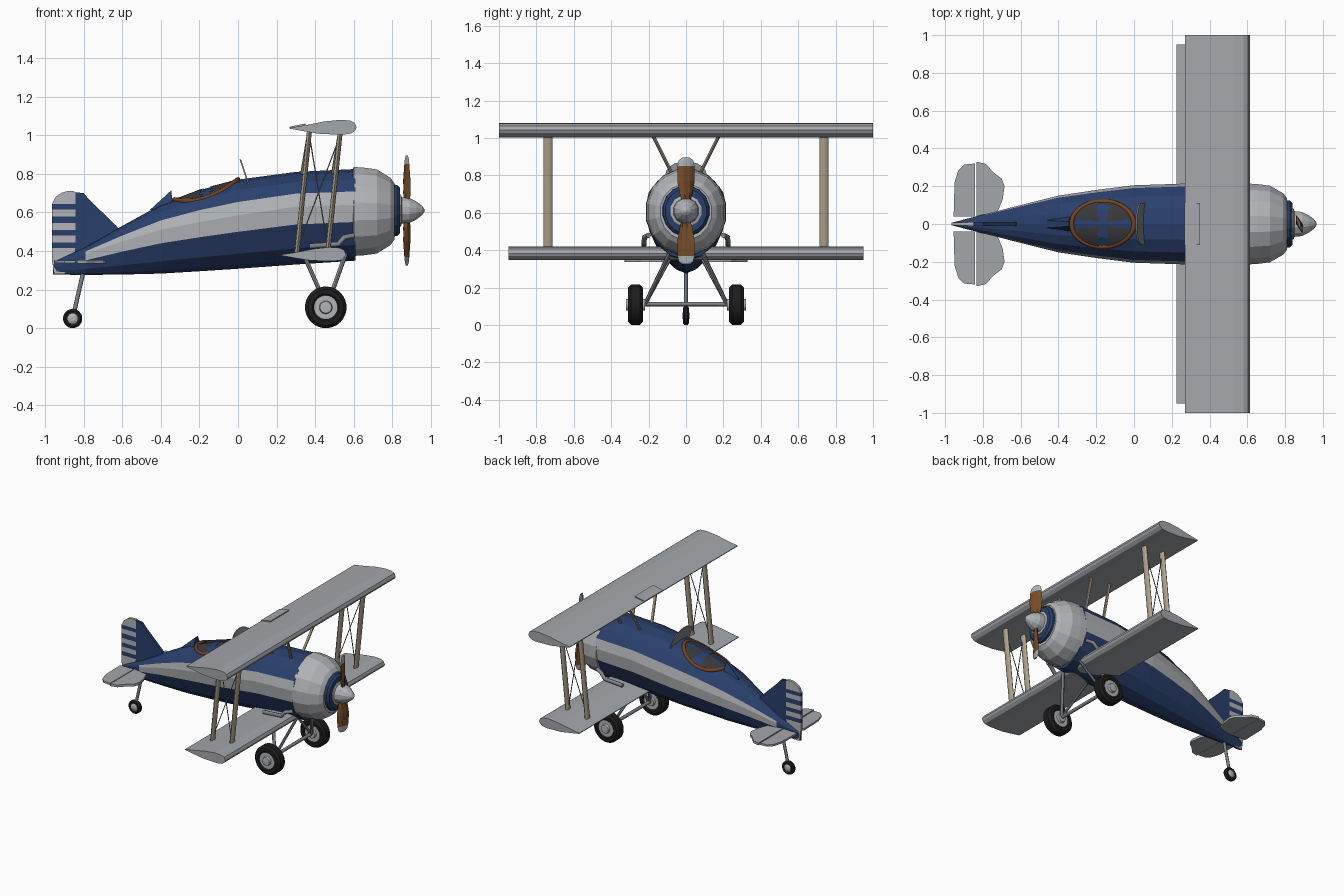
import bpy
from math import sin, cos, pi, radians, sqrt
from mathutils import Vector, Matrix

if "Cube" in bpy.data.objects:
    bpy.data.objects.remove(bpy.data.objects["Cube"])


def material(name, r, g, b):
    m = bpy.data.materials.new(name)
    m.use_nodes = True
    m.diffuse_color = (r, g, b, 1)
    m.node_tree.nodes["Principled BSDF"].inputs["Base Color"].default_value = (r, g, b, 1)
    return m


BLUE = material("navy blue", .022, .05, .15)
SILVER = material("silver", .44, .455, .475)
WING = material("wing gray", .37, .385, .41)
TAN = material("strut tan", .42, .36, .26)
WOOD = material("propeller wood", .19, .075, .02)
LEATHER = material("leather brown", .17, .055, .016)
STEEL = material("steel gray", .22, .23, .25)
RUBBER = material("black rubber", .012, .012, .013)
DARK = material("dark interior", .04, .04, .045)


def build(name, verts, faces, mats, smooth=None):
    me = bpy.data.meshes.new(name)
    me.from_pydata([tuple(v) for v in verts], [], faces)
    for m in mats if isinstance(mats, list) else [mats]:
        me.materials.append(m)
    ob = bpy.data.objects.new(name, me)
    bpy.context.collection.objects.link(ob)
    bpy.context.view_layer.objects.active = ob
    bpy.ops.object.mode_set(mode='EDIT')
    bpy.ops.mesh.select_all(action='SELECT')
    bpy.ops.mesh.normals_make_consistent(inside=False)
    bpy.ops.object.mode_set(mode='OBJECT')
    if smooth:
        me.polygons.foreach_set("use_smooth", [True] * len(me.polygons))
        me.set_sharp_from_angle(angle=radians(smooth))
    return ob


def loft(name, rings, mats, smooth=None):
    """Skin a list of equal-length closed rings and cap both ends."""
    n = len(rings[0])
    faces = [(k * n + i, k * n + (i + 1) % n, (k + 1) * n + (i + 1) % n, (k + 1) * n + i)
             for k in range(len(rings) - 1) for i in range(n)]
    last = (len(rings) - 1) * n
    faces += [tuple(range(n)), tuple(range(last, last + n))]
    return build(name, [v for r in rings for v in r], faces, mats, smooth)


def lathe(name, profile, center, axis, mats, n=16, squash=1, smooth=None):
    """Turn (offset, radius) points about the x or y axis through center."""
    rings = []
    for t, r in profile:
        ring = []
        for i in range(n):
            a = 2 * pi * (i + .5) / n
            u, v = r * cos(a) * squash, r * sin(a)
            ring.append(Vector(center) + Vector((t, u, v) if axis == 'x' else (u, t, v)))
        rings.append(ring)
    return loft(name, rings, mats, smooth)


def rod(name, p, q, a, b, mat, n=8):
    """Strut from p to q with an elliptical section, a along x and b along y."""
    c = [(a * cos(2 * pi * i / n), b * sin(2 * pi * i / n), 0) for i in range(n)]
    return loft(name, [[Vector(e) + Vector(o) for o in c] for e in (p, q)], mat, 40)


def plate(name, outline, axis, at, thick, mat):
    """Extrude a 2D outline: axis y takes (x, z), axis z takes (x, y)."""
    put = (lambda p, d: (p[0], d, p[1])) if axis == 'y' else (lambda p, d: (p[0], p[1], d))
    return loft(name, [[put(p, at + s * thick / 2) for p in outline] for s in (-1, 1)], mat)


def tube(name, pts, r, mat, cyclic=False):
    cu = bpy.data.curves.new(name, 'CURVE')
    cu.dimensions = '3D'
    cu.bevel_depth, cu.bevel_resolution, cu.use_fill_caps = r, 2, True
    sp = cu.splines.new('POLY')
    sp.points.add(len(pts) - 1)
    for p, co in zip(sp.points, pts):
        p.co = (*co, 1)
    sp.use_cyclic_u = cyclic
    cu.materials.append(mat)
    ob = bpy.data.objects.new(name, cu)
    bpy.context.collection.objects.link(ob)
    return ob


# Fuselage: x, half width, bottom, widest height, top
stations = [(.61, .215, .35, .64, .825), (.3, .215, .33, .63, .81), (0, .205, .308, .585, .77),
            (-.2, .18, .295, .55, .715), (-.4, .15, .283, .51, .64), (-.6, .1, .278, .45, .53),
            (-.79, .052, .276, .385, .42), (-.96, .008, .278, .33, .345)]


def station(x):
    for s, t in zip(stations, stations[1:]):
        if x >= t[0]:
            f = (x - t[0]) / (s[0] - t[0])
            return [b + (a - b) * f for a, b in zip(s, t)]
    return stations[-1]


def skin_z(x, y):
    _, w, _, mid, top = station(x)
    return mid + (top - mid) * sqrt(max(0, 1 - (y / w) ** 2))


half = [90, 67, 45, 22, 0, -18, -46, -68, -90]
angles = half + [180 - a for a in half[-2:0:-1]]
rings = []
for x, w, bot, mid, top in stations:
    rings.append([(x, w * cos(radians(a)),
                   mid + sin(radians(a)) * (top - mid if a % 360 <= 180 else mid - bot))
                  for a in angles])
body = loft("fuselage", rings, [BLUE, SILVER])
n = len(angles)
for k, p in enumerate(body.data.polygons):
    if k < (len(stations) - 2) * n and k % n in (3, 4, n - 5, n - 4):
        p.material_index = 1  # side stripe

# Cockpit rim, dark interior patches, headrest, windscreen
N = 48
oval = [(cos(2 * pi * i / N), sin(2 * pi * i / N)) for i in range(N)]
tube("cockpit_rim", [(-.165 + .165 * c, .12 * s, skin_z(-.165 + .165 * c, .12 * s) - .008 * s * s)
                     for c, s in oval], .013, LEATHER, True)
verts, faces = [], []
for k in range(6):
    f = .2 + .16 * k
    for c, s in oval:
        x, y = -.165 + .165 * f * c, .12 * f * s
        verts.append((x, y, skin_z(x, y) + .004))
for k in range(5):
    for i in range(N):
        if abs(sin(4 * pi * (i + .5) / N)) > .75 - .12 * k:
            j = (i + 1) % N
            faces.append((k * N + i, k * N + j, k * N + N + j, k * N + N + i))
build("cockpit_interior", verts, faces, DARK)
build("headrest", [(-.46, -.02, .61), (-.46, .02, .61), (-.34, -.045, .64), (-.34, .045, .64),
                   (-.345, -.012, .715), (-.345, .012, .715)],
      [(0, 1, 3, 2), (0, 2, 4), (1, 5, 3), (2, 3, 5, 4), (0, 4, 5, 1)], BLUE)
arch = [(.11 * cos(pi * i / 10), .06 + .07 * sin(pi * i / 10)) for i in range(11)]
arch = [(.11, -.03)] + arch + [(-.11, -.03)]
loft("windscreen", [[(.055 + d - .33 * h, y, .745 + h) for y, h in arch] for d in (-.004, .004)], STEEL)

# Cowling, nose ring, spinner
lathe("cowling", [(.595, .225), (.6, .235), (.65, .232), (.72, .222), (.79, .178), (.81, .15)],
      (0, 0, .605), 'x', SILVER, 16, .93)
lathe("nose_ring", [(.78, .14), (.825, .135), (.84, .12)], (0, 0, .61), 'x', BLUE, 16, .93)
lathe("spinner", [(.83, .085), (.845, .085), (.85, .07), (.89, .066), (.925, .048), (.955, .024), (.967, .005)],
      (0, 0, .61), 'x', SILVER, 12)

# Propeller blades with metal tips
for name, turn in (("upper_blade", 0), ("lower_blade", pi)):
    rings = []
    for d, chord, thick, twist in ((.03, .02, .014, 35), (.09, .038, .013, 28), (.16, .05, .011, 22),
                                   (.24, .047, .008, 16), (.27, .04, .006, 14), (.285, .02, .004, 12)):
        m = Matrix.Rotation(turn, 3, 'X') @ Matrix.Rotation(radians(twist), 3, 'Z')
        rings.append([Vector((.875, 0, .61)) + m @ Vector((thick * u, chord * v, d))
                      for u, v in ((0, -1), (1, -.4), (1, .4), (0, 1), (-1, .4), (-1, -.4))])
    blade = loft(name, rings, [WOOD, SILVER])
    for p in blade.data.polygons:
        p.material_index = int(abs(p.center.z - .61) > .245)

# Wings share one airfoil
airfoil = [(1, .5), (.97, .8), (.9, .95), (.75, 1), (.5, .88), (.25, .65), (0, .47),
           (0, .4), (.25, .2), (.45, .05), (.8, 0), (.92, .08), (.98, .3)]
for name, x0, x1, z0, h, span in (("upper_wing", .27, .615, 1.003, .077, 1),
                                  ("lower_wing", .225, .56, .347, .073, .95)):
    loft(name, [[(x0 + (x1 - x0) * u, y, z0 + h * v) for u, v in airfoil] for y in (-span, span)], WING)
loft("upper_wing_panel", [[(.268, y, 1.036), (.268, y, 1.044), (.35, y, 1.061), (.35, y, 1.053)]
                          for y in (-.11, .11)], WING)

# Struts, bracing wires, exhausts and landing gear on both sides
for s, side in ((1, "port"), (-1, "starboard")):
    y = .738 * s
    rod(side + "_front_strut", (.465, y, .39), (.53, y, 1.02), .013, .025, TAN)
    rod(side + "_rear_strut", (.305, y, .385), (.37, y, 1.02), .013, .025, TAN)
    tube(side + "_wire_a", [(.31, y, .42), (.53, y, 1.0)], .003, STEEL)
    tube(side + "_wire_b", [(.465, y, .42), (.37, y, 1.0)], .003, STEEL)
    for x, part in ((.49, "_front_cabane"), (.33, "_rear_cabane")):
        rod(side + part, (x, .06 * s, .78), (x + .04, .18 * s, 1.02), .011, .01, TAN)
    tube(side + "_exhaust", [(.6, .2 * s, .48), (.55, .222 * s, .47), (.52, .225 * s, .435),
                             (.37, .225 * s, .425)], .014, STEEL)
    rod(side + "_front_gear_leg", (.46, .22 * s, .11), (.56, .085 * s, .39), .012, .012, STEEL)
    rod(side + "_rear_gear_leg", (.46, .22 * s, .11), (.35, .085 * s, .36), .012, .012, STEEL)
    c = (.455, .27 * s, .108)
    lathe(side + "_tire", [(-.03, .058), (-.041, .07), (-.04, .092), (-.024, .108),
                           (.024, .108), (.04, .092), (.041, .07), (.03, .058)], c, 'y', RUBBER, 28, 1, 40)
    lathe(side + "_hub", [(-.052, .012), (-.05, .03), (-.034, .034), (-.034, .062),
                          (.034, .062), (.034, .034), (.05, .03), (.052, .012)], c, 'y', SILVER, 20, 1, 30)
tube("axle", [(.455, -.26, .112), (.455, .26, .112)], .012, STEEL)

# Tail wheel
tube("tail_strut", [(-.8, 0, .3), (-.857, 0, .05)], .011, STEEL)
lathe("tail_tire", [(-.012, .024), (-.017, .04), (-.009, .05), (.009, .05), (.017, .04), (.012, .024)],
      (-.857, 0, .05), 'y', RUBBER, 20, 1, 40)
lathe("tail_hub", [(-.02, .012), (-.014, .027), (.014, .027), (.02, .012)], (-.857, 0, .05), 'y', SILVER, 12)

# Fin and striped rudder
plate("fin", [(-.845, .33), (-.845, .705), (-.8, .7), (-.77, .665), (-.63, .53), (-.6, .48)], 'y', 0, .02, BLUE)
edges = [(.28, -.95, -.9), (.34, -.963, -.86), (.415, -.965, -.843), (.445, -.965, -.843),
         (.48, -.965, -.843), (.51, -.965, -.843), (.545, -.965, -.843), (.58, -.965, -.843),
         (.615, -.965, -.843), (.643, -.965, -.843), (.68, -.945, -.843), (.702, -.915, -.843),
         (.71, -.885, -.85)]
rudder = loft("rudder", [[(a, -.009, z), (b, -.011, z), (b, .011, z), (a, .009, z)] for z, a, b in edges],
              [SILVER, BLUE])
for k, p in enumerate(rudder.data.polygons):
    p.material_index = int(k // 4 in (2, 4, 6, 8))

# Tailplane: fixed half and elevator on each side
for s, side in ((1, "port"), (-1, "starboard")):
    plate(side + "_tailplane", [(x, y * s) for x, y in (
        (-.835, .0), (-.835, .33), (-.785, .318), (-.74, .27), (-.7, .24), (-.685, .2),
        (-.695, .13), (-.72, .07), (-.74, .0))], 'z', .345, .018, WING)
    plate(side + "_elevator", [(x, y * s) for x, y in (
        (-.842, .04), (-.842, .32), (-.9, .315), (-.93, .285), (-.95, .22), (-.955, .04))],
        'z', .345, .014, WING)
